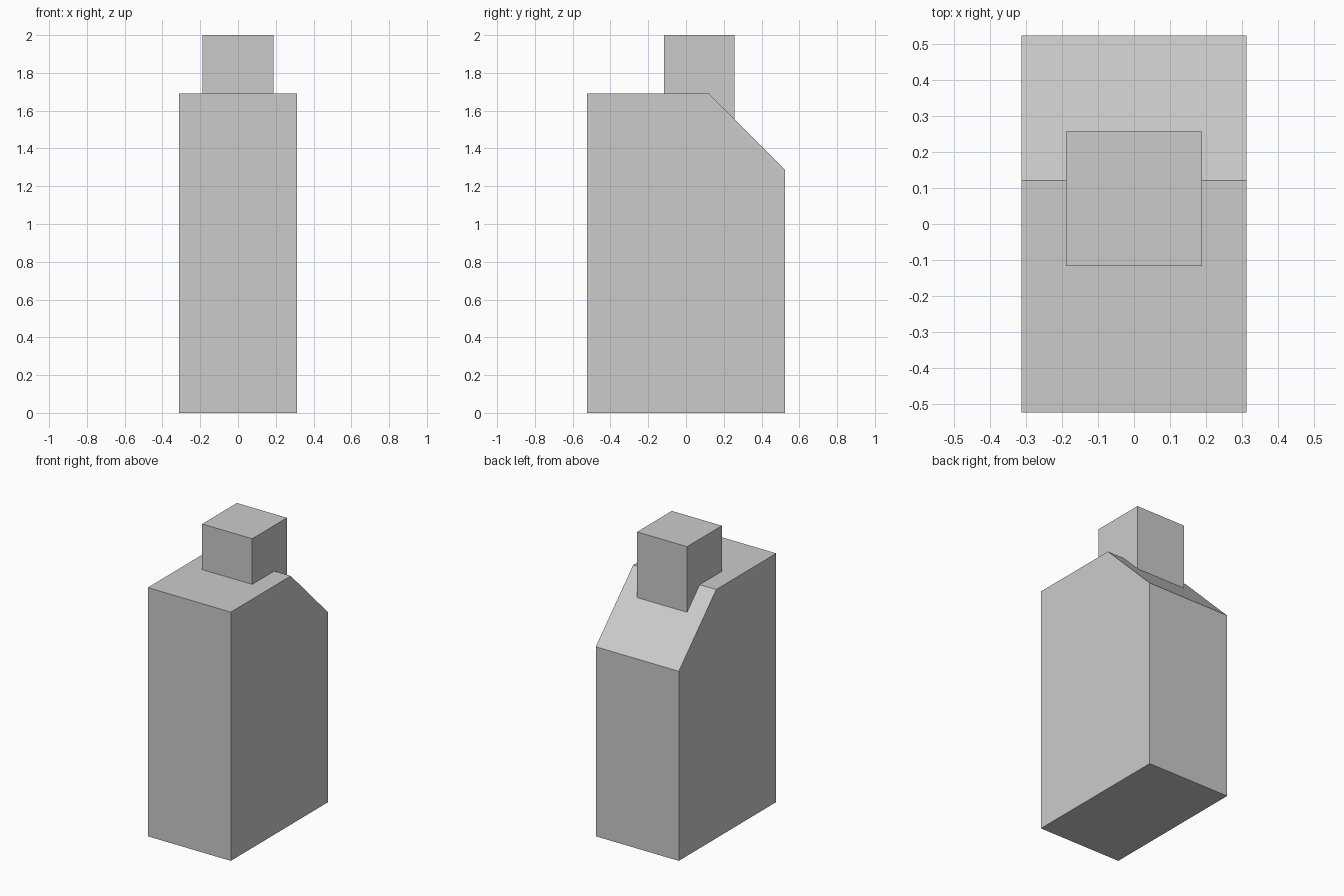
import bpy
import bmesh

if "Cube" in bpy.data.objects:
    bpy.data.objects.remove(bpy.data.objects["Cube"])


def extrude_profile(name, profile, half_width):
    """Extrude a (y, z) side profile symmetrically along x."""
    bm = bmesh.new()
    face = bm.faces.new([bm.verts.new((-half_width, y, z)) for y, z in profile])
    result = bmesh.ops.extrude_face_region(bm, geom=[face])
    moved = [v for v in result["geom"] if isinstance(v, bmesh.types.BMVert)]
    bmesh.ops.translate(bm, verts=moved, vec=(2 * half_width, 0, 0))
    bmesh.ops.recalc_face_normals(bm, faces=bm.faces)
    mesh = bpy.data.meshes.new(name)
    bm.to_mesh(mesh)
    bm.free()
    obj = bpy.data.objects.new(name, mesh)
    bpy.context.collection.objects.link(obj)
    return obj


DEPTH = 0.523      # half depth of the body
SHOULDER = 1.69    # height of the flat top
RIDGE = 0.121      # y where the slope starts
CAP_FRONT, CAP_BACK = -0.116, 0.257
SINK = 0.005       # cap is seated slightly into the body

# Container body with a sloping rear shoulder
extrude_profile("body", [
    (-DEPTH, 0), (DEPTH, 0), (DEPTH, SHOULDER - (DEPTH - RIDGE)),
    (RIDGE, SHOULDER), (-DEPTH, SHOULDER)], 0.312)

# Square cap, its underside following the shoulder
seat = SHOULDER - SINK
extrude_profile("cap", [
    (CAP_FRONT, seat), (RIDGE, seat), (CAP_BACK, seat - (CAP_BACK - RIDGE)),
    (CAP_BACK, 2.0), (CAP_FRONT, 2.0)], 0.188)
